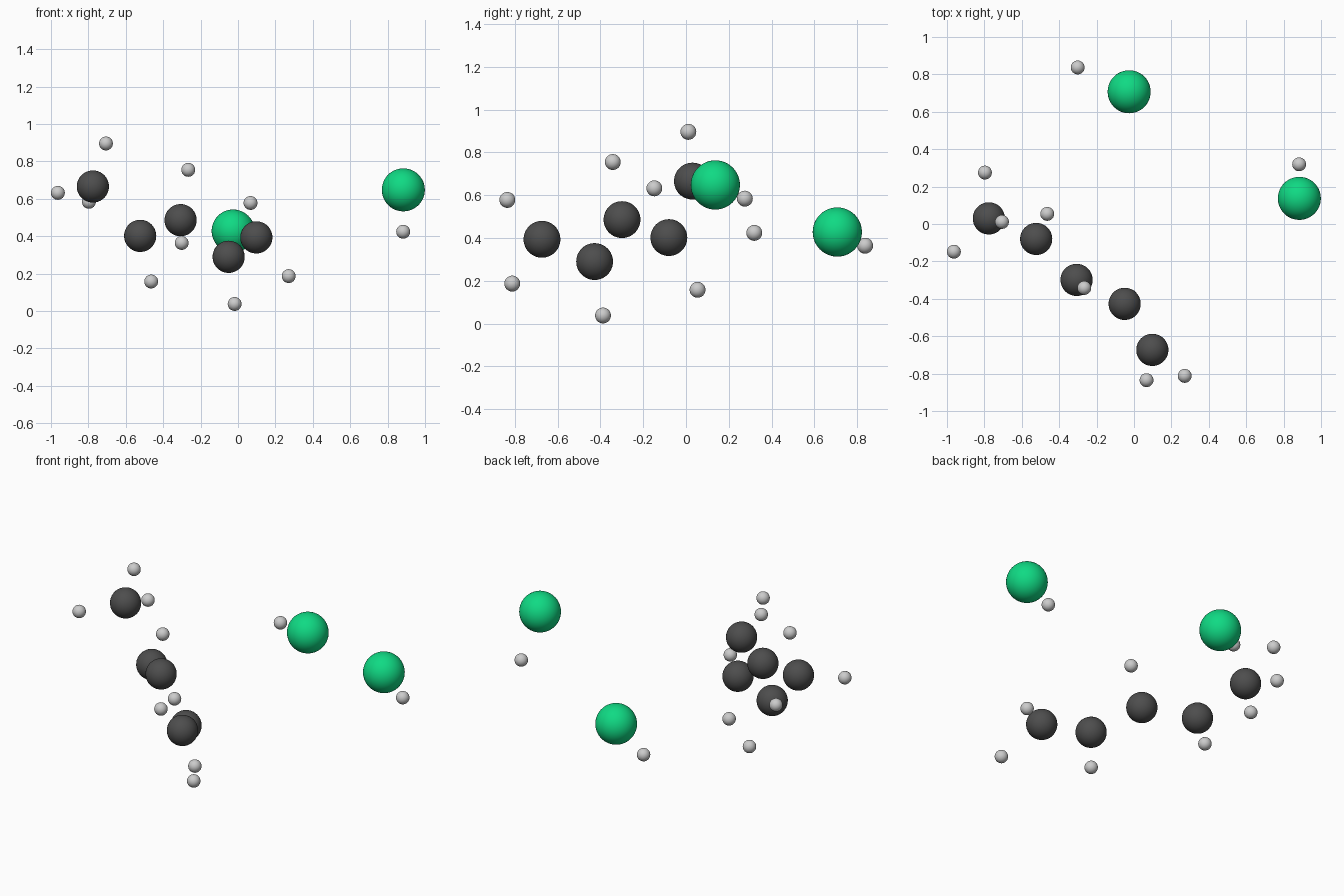
import bpy

cube = bpy.data.objects.get("Cube")
if cube:
    bpy.data.objects.remove(cube, do_unlink=True)


def make_material(name, color):
    mat = bpy.data.materials.new(name)
    mat.use_nodes = True
    mat.diffuse_color = (*color, 1)
    mat.node_tree.nodes["Principled BSDF"].inputs["Base Color"].default_value = (*color, 1)
    return mat


def add_balls(name, radius, mat, centres):
    for i, centre in enumerate(centres, 1):
        bpy.ops.mesh.primitive_uv_sphere_add(segments=48, ring_count=24, radius=radius, location=centre)
        ball = bpy.context.object
        ball.name = f"{name}_{i}"
        ball.data.materials.append(mat)
        bpy.ops.object.shade_smooth()


# Large green balls, away from the chain
add_balls("large_green_ball", 0.115, make_material("emerald green", (0.005, 0.70, 0.23)), [
    (0.884, 0.137, 0.648),
    (-0.026, 0.707, 0.428),
])

# Chain of medium dark balls
add_balls("dark_chain_ball", 0.086, make_material("charcoal grey", (0.075, 0.075, 0.075)), [
    (-0.776, 0.030, 0.666),
    (-0.523, -0.080, 0.402),
    (-0.307, -0.299, 0.486),
    (-0.050, -0.427, 0.290),
    (0.098, -0.673, 0.394),
])

# Small pale balls around the others
add_balls("small_pale_ball", 0.037, make_material("pale grey", (0.60, 0.60, 0.60)), [
    (-0.706, 0.011, 0.896),
    (-0.963, -0.148, 0.632),
    (-0.797, 0.275, 0.584),
    (-0.266, -0.342, 0.755),
    (-0.301, 0.837, 0.364),
    (-0.464, 0.054, 0.158),
    (0.067, -0.835, 0.578),
    (0.271, -0.812, 0.187),
    (-0.018, -0.388, 0.038),
    (0.883, 0.319, 0.424),
])
